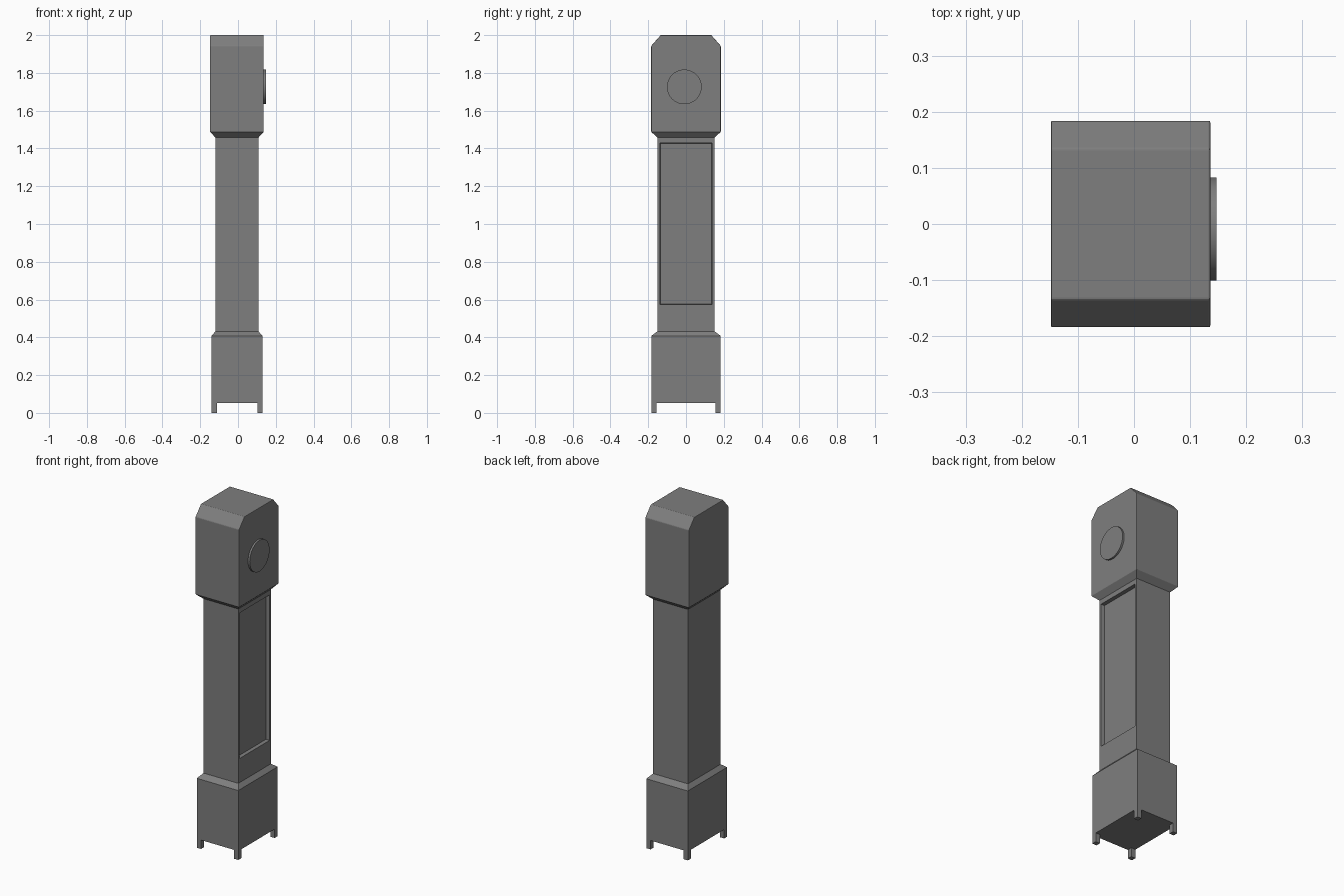
import bpy, bmesh, math
from mathutils import Matrix

if "Cube" in bpy.data.objects:
    bpy.data.objects.remove(bpy.data.objects["Cube"])

# Dark grey finish shared by every part
grey = bpy.data.materials.new("dark_grey")
grey.diffuse_color = (0.21, 0.21, 0.21, 1)
grey.use_nodes = True
grey.node_tree.nodes["Principled BSDF"].inputs["Base Color"].default_value = grey.diffuse_color


def finish(name, bm):
    bmesh.ops.recalc_face_normals(bm, faces=bm.faces)
    mesh = bpy.data.meshes.new(name)
    bm.to_mesh(mesh)
    bm.free()
    mesh.materials.append(grey)
    obj = bpy.data.objects.new(name, mesh)
    bpy.context.collection.objects.link(obj)
    return obj


def loft(bm, rings):
    """Stack rectangular rings (x0, x1, half_y, z) into a closed solid."""
    loops = [[bm.verts.new(p) for p in ((x0, -y, z), (x1, -y, z), (x1, y, z), (x0, y, z))]
             for x0, x1, y, z in rings]
    for a, b in zip(loops, loops[1:]):
        for i in range(4):
            j = (i + 1) % 4
            bm.faces.new((a[i], a[j], b[j], b[i]))
    bm.faces.new(loops[0][::-1])
    bm.faces.new(loops[-1])
    bmesh.ops.recalc_face_normals(bm, faces=bm.faces)


BASE = (-0.14, 0.13, 0.183)
TRUNK = (-0.119, 0.108, 0.151)
HEAD = (-0.148, 0.136, 0.184)

# Case: plinth, trunk and hood in one lofted shell
bm = bmesh.new()
loft(bm, [(*BASE, 0.052), (*BASE, 0.408), (*TRUNK, 0.432),
          (*TRUNK, 1.457), (*HEAD, 1.488), (*HEAD, 2.0)])

# Chamfered upper edges of the hood
edges = [e for e in bm.edges
         if all(v.co.z > 1.99 for v in e.verts)
         and abs(e.verts[0].co.y - e.verts[1].co.y) < 1e-4]
bmesh.ops.bevel(bm, geom=edges, offset=0.05, offset_type='OFFSET',
                segments=1, affect='EDGES')
for v in bm.verts:
    if 1.9 < v.co.z < 1.99:
        v.co.z = 1.943

# Recessed door on the trunk
bm.normal_update()
door = next(f for f in bm.faces
            if f.normal.x > 0.99 and 0.8 < f.calc_center_median().z < 1.1)
bmesh.ops.inset_individual(bm, faces=[door], thickness=0.018)
for v in door.verts:
    v.co.z = 0.574 if v.co.z < 0.9 else 1.429
bm.normal_update()
bmesh.ops.inset_individual(bm, faces=[door], thickness=0.004)
for v in door.verts:
    v.co.x -= 0.02

# Softened hood edges
edges = [e for e in bm.edges if all(v.co.z > 1.48 for v in e.verts)]
bmesh.ops.bevel(bm, geom=edges, offset=0.003, offset_type='OFFSET',
                segments=2, profile=0.5, affect='EDGES')
finish("clock_case", bm)

# Dial
bm = bmesh.new()
bmesh.ops.create_cone(bm, cap_ends=True, segments=32, radius1=0.092, radius2=0.092, depth=0.021,
                      matrix=Matrix.Translation((0.1365, -0.009, 1.726))
                      @ Matrix.Rotation(math.pi / 2, 4, 'Y'))
dial = finish("dial", bm)
bpy.context.view_layer.objects.active = dial
dial.select_set(True)
bpy.ops.object.shade_smooth_by_angle(angle=math.radians(30))

# Four feet
W = 0.028
for xn, cx in (("left", BASE[0] + W / 2), ("right", BASE[1] - W / 2)):
    for yn, sy in (("front", -1), ("back", 1)):
        bm = bmesh.new()
        bmesh.ops.create_cube(bm, size=1, matrix=Matrix.Translation((cx, sy * (BASE[2] - W / 2), 0.026))
                              @ Matrix.Diagonal((W, W, 0.052, 1)))
        finish(f"{yn}_{xn}_foot", bm)
